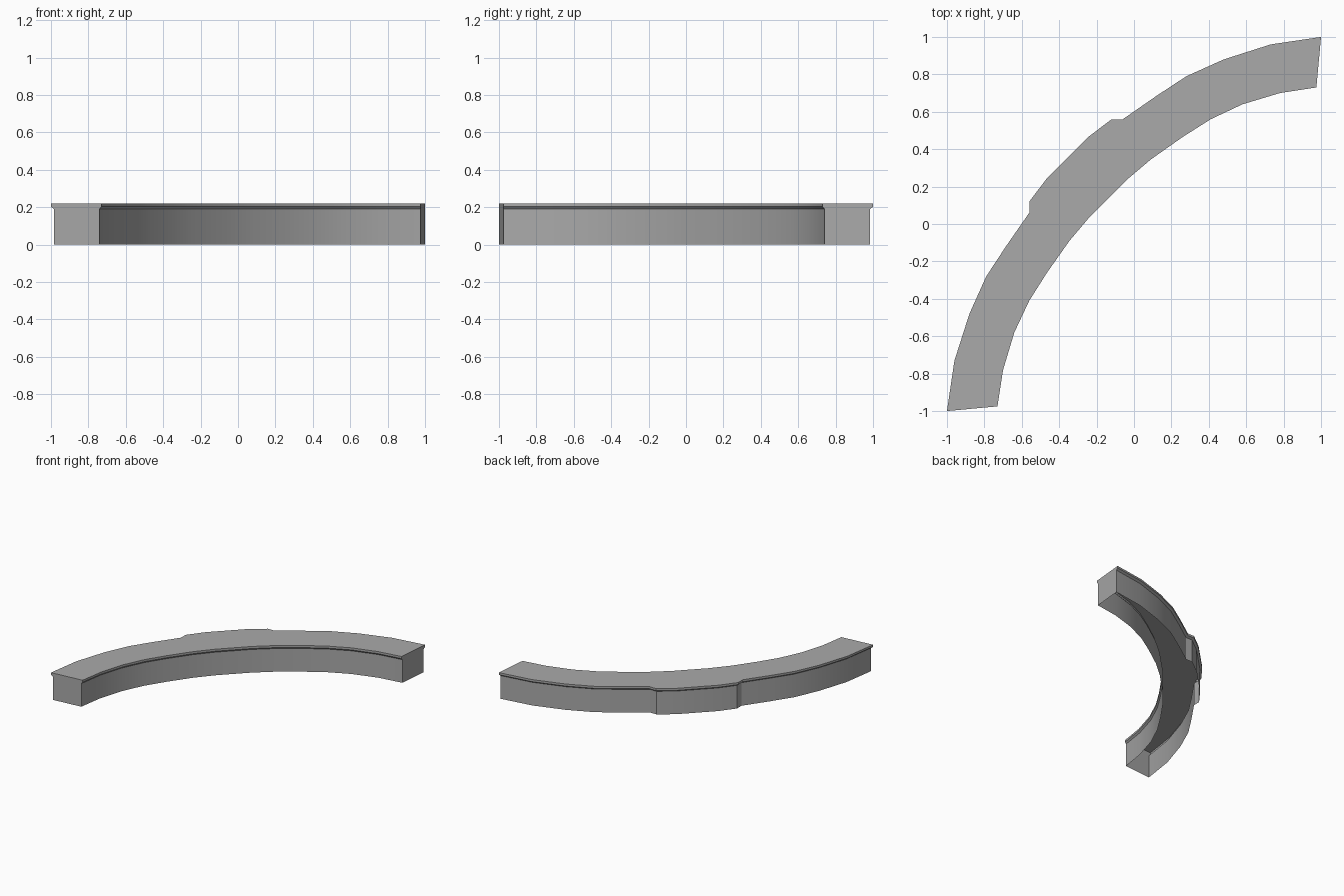
import bpy, bmesh, math
from mathutils import Vector

cube = bpy.data.objects.get("Cube")
if cube:
    bpy.data.objects.remove(cube)

# One flat grey for the whole kerb
grey = bpy.data.materials.new("stone grey")
grey.use_nodes = True
colour = (0.4, 0.4, 0.4, 1)
grey.diffuse_color = colour
grey.node_tree.nodes["Principled BSDF"].inputs["Base Color"].default_value = colour

# Half outlines from the back left end to the middle of the bend
OUTER = [(1, 1), (.73, .96), (.48, .88), (.28, .79), (.12, .685),
         (-.06, .56), (-.12, .56), (-.245, .465)]
INNER = [(.975, .73), (.78, .70), (.58, .64), (.41, .56), (.26, .465),
         (.09, .345), (-.04, .235)]
OVERHANG = 0.016


def mirrored(half):
    """Continue a half outline across the diagonal of the bend."""
    return [Vector(p) for p in half] + [Vector((-y, -x)) for x, y in reversed(half)]


def offset(path, dist, end_dir):
    """Shift a path sideways with mitred corners; ends slide along the end faces."""
    result = []
    for i, p in enumerate(path):
        before = (p - path[i - 1]).normalized() if i else None
        after = (path[i + 1] - p).normalized() if i < len(path) - 1 else None
        if before is None or after is None:
            along = end_dir if before is None else Vector((-end_dir.y, -end_dir.x))
            result.append(p + along * dist)
            continue
        n1, n2 = Vector((-before.y, before.x)), Vector((-after.y, after.x))
        result.append(p + (n1 + n2) * dist / (1 + n1.dot(n2)))
    return result


outer, inner = mirrored(OUTER), mirrored(INNER)
end_dir = (inner[0] - outer[0]).normalized()
lip = outer + inner[::-1]
body = offset(outer, OVERHANG, end_dir) + offset(inner, -OVERHANG * 0.7, end_dir)[::-1]

# Open-bottomed shell: body wall, sloped underside of the lip, lip edge, flat top
bm = bmesh.new()
rings = [[bm.verts.new((p.x, p.y, z)) for p in ring]
         for ring, z in ((body, 0), (body, .19), (lip, .203), (lip, .22))]
count = len(lip)
for low, high in zip(rings, rings[1:]):
    for i in range(count):
        j = (i + 1) % count
        bm.faces.new((low[i], low[j], high[j], high[i]))
bm.faces.new(rings[-1])
bmesh.ops.recalc_face_normals(bm, faces=bm.faces)
top = max(bm.faces, key=lambda f: f.calc_center_median().z)
if top.normal.z < 0:
    bmesh.ops.reverse_faces(bm, faces=bm.faces)

mesh = bpy.data.meshes.new("curved_kerb")
bm.to_mesh(mesh)
bm.free()
mesh.materials.append(grey)
kerb = bpy.data.objects.new("curved_kerb", mesh)
bpy.context.collection.objects.link(kerb)

# Smooth round the bend, sharp at the lip and shoulders
bpy.context.view_layer.objects.active = kerb
kerb.select_set(True)
bpy.ops.object.shade_smooth_by_angle(angle=math.radians(25))
